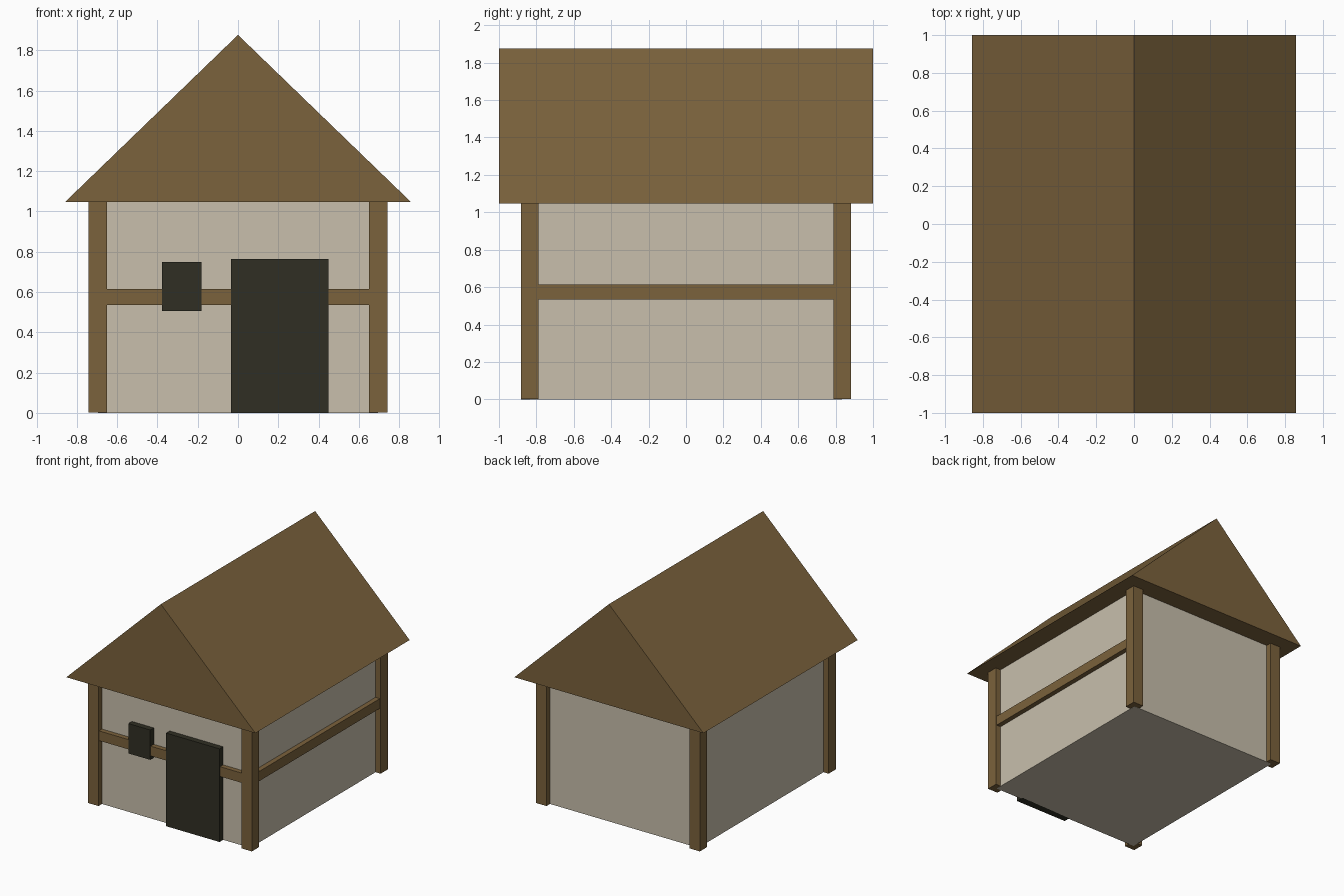
import bpy, bmesh

if "Cube" in bpy.data.objects:
    bpy.data.objects.remove(bpy.data.objects["Cube"])


def material(name, rgb):
    """Flat colour from sRGB 0-255 values, stored as linear."""
    def lin(c):
        c /= 255
        return c / 12.92 if c <= 0.04045 else ((c + 0.055) / 1.055) ** 2.4
    m = bpy.data.materials.new(name)
    m.diffuse_color = (*[lin(c) for c in rgb], 1)
    m.use_nodes = True
    m.node_tree.nodes["Principled BSDF"].inputs["Base Color"].default_value = m.diffuse_color
    return m


plaster = material("plaster", (200, 191, 172))
wood = material("brown_wood", (123, 98, 60))
dark = material("dark_panel", (48, 47, 36))


def finish(name, bm, mat):
    bmesh.ops.recalc_face_normals(bm, faces=bm.faces)
    me = bpy.data.meshes.new(name)
    bm.to_mesh(me)
    bm.free()
    me.materials.append(mat)
    ob = bpy.data.objects.new(name, me)
    bpy.context.collection.objects.link(ob)
    return ob


def box(name, xs, ys, zs, mat):
    """Box spanning the given (min, max) ranges."""
    bm = bmesh.new()
    bmesh.ops.create_cube(bm, size=1)
    for v in bm.verts:
        v.co = [r[0] if c < 0 else r[1] for c, r in zip(v.co, (xs, ys, zs))]
    return finish(name, bm, mat)


WX, WY = 0.696, 0.835      # wall half sizes
EAVE, RIDGE = 1.047, 1.876
POST = 0.047               # half post width
BEAM = 0.04                # half beam width
BEAM_Z = (0.535, 0.615)

# Plastered house body
box("walls", (-WX, WX), (-WY, WY), (0, EAVE), plaster)

# Corner posts, centred on the wall corners
for sy, end in ((-1, "front"), (1, "back")):
    for sx, side in ((-1, "left"), (1, "right")):
        x, y = sx * WX, sy * WY
        box(f"{end}_{side}_post", (x - POST, x + POST), (y - POST, y + POST),
            (0.001, EAVE), wood)

# Horizontal beams on the front and right walls only
box("front_beam", (-WX, WX), (-WY - BEAM, -WY + BEAM), BEAM_Z, wood)
box("right_beam", (WX - BEAM, WX + BEAM), (-WY, WY), BEAM_Z, wood)

# Door and window panels standing proud of the front wall
box("door", (-0.035, 0.45), (-WY - 0.047, -WY + 0.03), (0, 0.764), dark)
box("window", (-0.378, -0.18), (-WY - 0.046, -WY + 0.03), (0.505, 0.75), dark)

# Gable roof: triangle extruded along the ridge
bm = bmesh.new()
gable = bm.faces.new([bm.verts.new(p) for p in
                      ((-0.858, -1, EAVE), (0.858, -1, EAVE), (0, -1, RIDGE))])
ext = bmesh.ops.extrude_face_region(bm, geom=[gable], use_keep_orig=True)
bmesh.ops.translate(bm, vec=(0, 2, 0),
                    verts=[g for g in ext["geom"] if isinstance(g, bmesh.types.BMVert)])
finish("roof", bm, wood)
